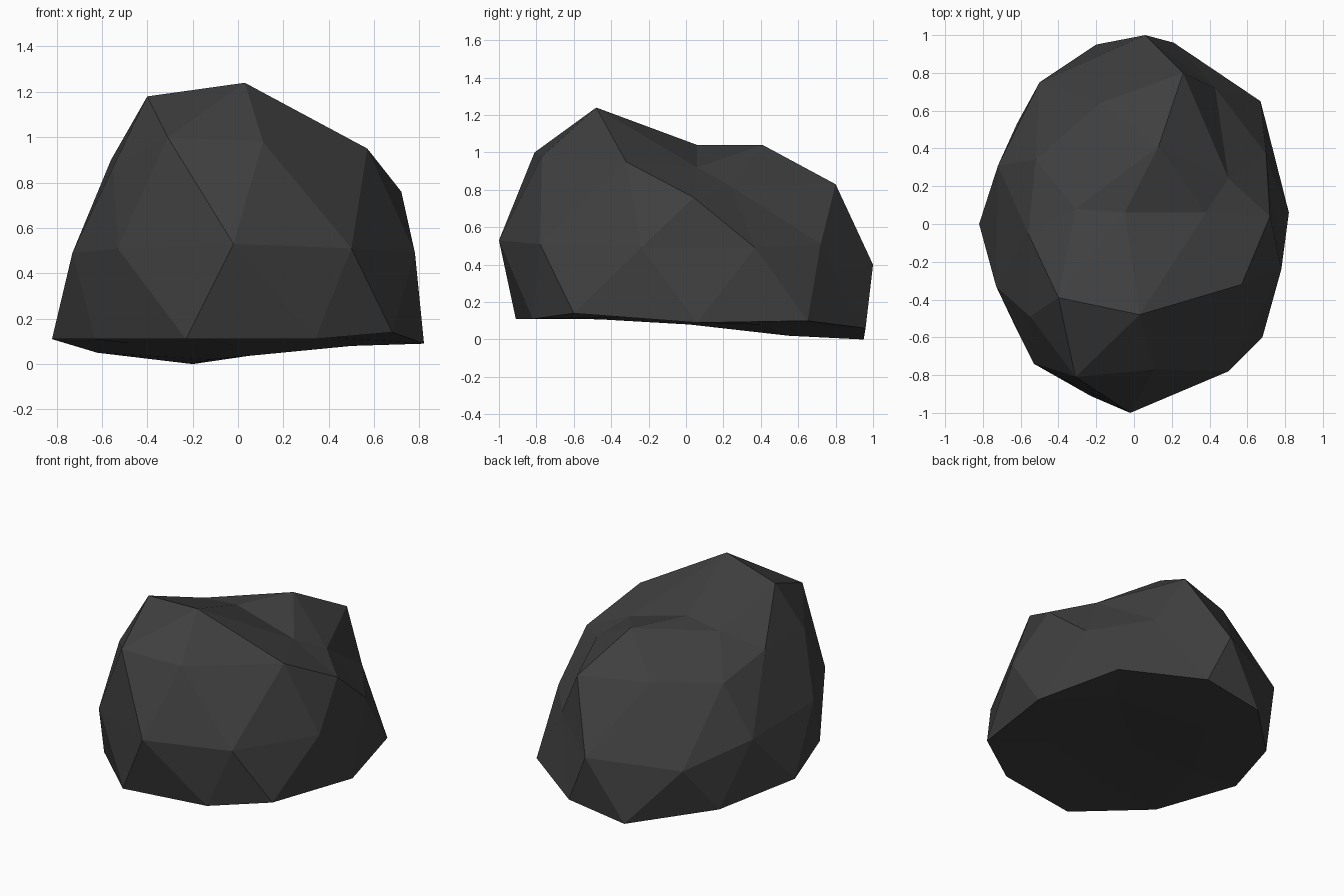
import bpy
import bmesh

default_cube = bpy.data.objects.get("Cube")
if default_cube:
    bpy.data.objects.remove(default_cube, do_unlink=True)

# One dark stone colour for the whole boulder
stone = bpy.data.materials.new("dark_grey_stone")
stone.use_nodes = True
stone_colour = (0.05, 0.05, 0.05, 1)
stone.diffuse_color = stone_colour
stone.node_tree.nodes["Principled BSDF"].inputs["Base Color"].default_value = stone_colour

# Cross-section rings, counter-clockwise from the front right corner
foot_ring = [(-.23, -.91, .11), (.34, -.82, .11), (.68, -.6, .14), (.82, .06, .09),
             (.67, .65, .1), (.21, .96, .06), (-.2, .95, 0), (-.62, .53, .05),
             (-.82, 0, .11), (-.63, -.54, .11)]
waist_ring = [(-.53, -.74, .51), (-.02, -1, .53), (.5, -.78, .51), (.78, -.24, .49),
              (.7, .37, .49), (.43, .72, .51), (.06, 1, .4), (-.5, .75, .36),
              (-.72, .31, .47), (-.73, -.33, .49)]
shoulder_ring = [(-.31, -.81, 1), (.11, -.77, .98), (.57, -.32, .95), (.72, .04, .76),
                 (.5, .24, .82), (.26, .8, .83), (-.18, .64, .84), (-.52, .34, .81),
                 (-.56, -.05, .9), (-.55, -.49, .87)]
crown_ring = [(.03, -.48, 1.24), (.38, .06, .92), (.13, .41, 1.04),
              (-.31, .08, 1.01), (-.4, -.39, 1.18)]
sole_ring = [(-.13, -.5, .11), (.38, -.33, .12), (.5, .4, .08),
             (-.12, .55, .02), (-.47, 0, .09)]
crown_tip = (-.05, .06, 1.04)
sole_centre = (0, .02, .08)

bm = bmesh.new()


def add_ring(points):
    return [bm.verts.new(point) for point in points]


def zigzag_band(lower, upper):
    """Join two equal rings with alternating triangles."""
    count = len(lower)
    for i in range(count):
        j = (i + 1) % count
        bm.faces.new((lower[i], lower[j], upper[i]))
        bm.faces.new((lower[j], upper[j], upper[i]))


def close_cap(outer, inner, tip, offset):
    """Join a ring to one of half its size, then fan that to a tip."""
    count = len(inner)
    for k in range(count):
        i = 2 * k + offset
        before, middle, after = (outer[(i + step) % len(outer)] for step in (-1, 0, 1))
        following = inner[(k + 1) % count]
        bm.faces.new((before, middle, inner[k]))
        bm.faces.new((middle, after, inner[k]))
        bm.faces.new((after, following, inner[k]))
        bm.faces.new((inner[k], following, tip))


# Sides
foot, waist, shoulder = map(add_ring, (foot_ring, waist_ring, shoulder_ring))
zigzag_band(waist, shoulder)
# Each foot corner sits between two waist corners, so the band runs upside down
zigzag_band(waist, foot)

# Craggy top and nearly flat underside
close_cap(shoulder, add_ring(crown_ring), bm.verts.new(crown_tip), 1)
close_cap(foot, add_ring(sole_ring), bm.verts.new(sole_centre), 0)

bmesh.ops.recalc_face_normals(bm, faces=bm.faces)
mesh = bpy.data.meshes.new("boulder")
bm.to_mesh(mesh)
bm.free()
mesh.materials.append(stone)
boulder = bpy.data.objects.new("boulder", mesh)
bpy.context.collection.objects.link(boulder)
